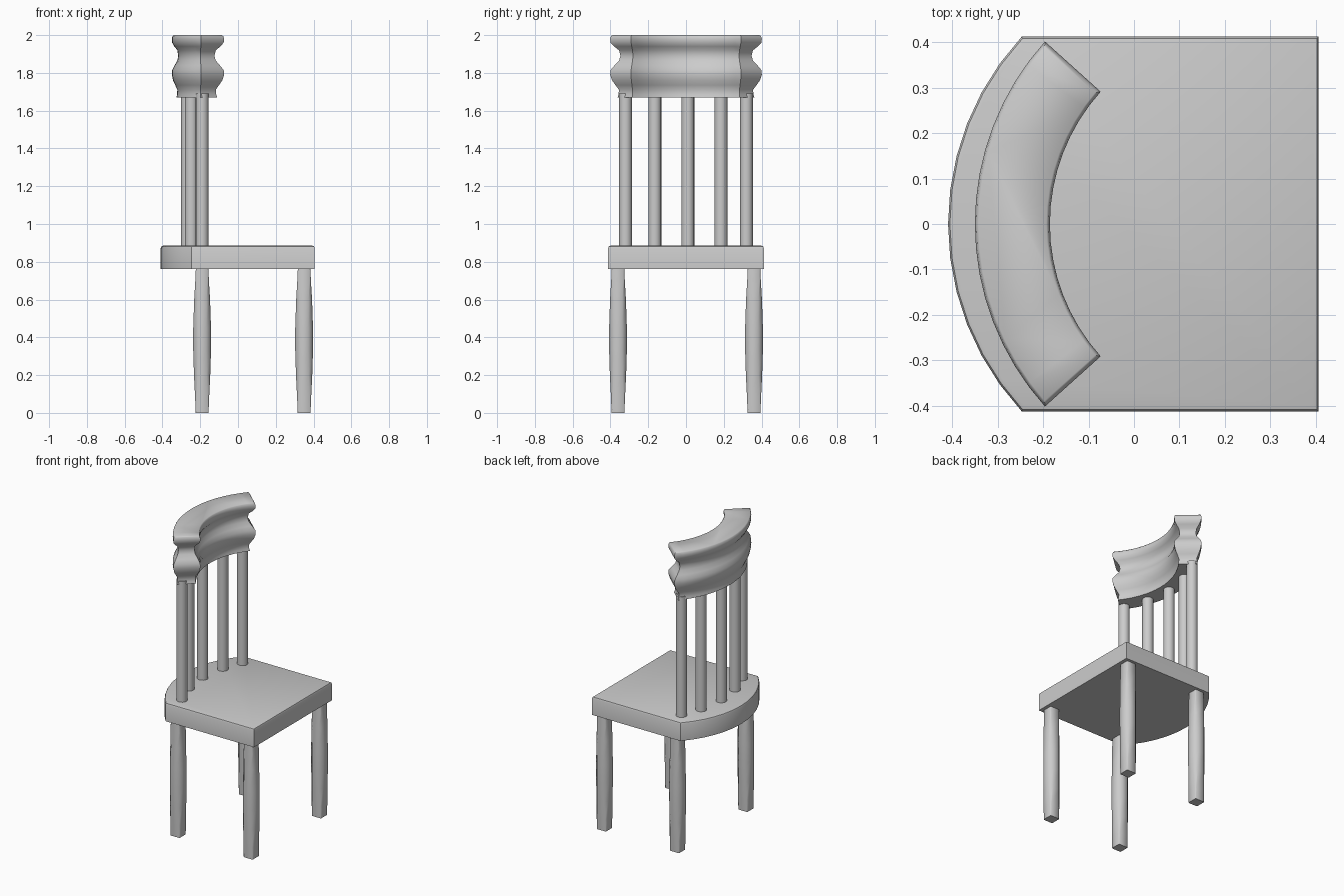
import bpy
import bmesh
from math import sin, cos, asin, radians, pi

cube = bpy.data.objects.get("Cube")
if cube:
    bpy.data.objects.remove(cube)

grey = bpy.data.materials.new("plain grey")
grey.use_nodes = True
grey.diffuse_color = (0.6, 0.6, 0.6, 1)
grey.node_tree.nodes["Principled BSDF"].inputs["Base Color"].default_value = (0.6, 0.6, 0.6, 1)


def loft(name, rings, smooth=30):
    """Skin a stack of equal-length point rings and cap both ends."""
    bm = bmesh.new()
    loops = [[bm.verts.new(p) for p in ring] for ring in rings]
    for low, high in zip(loops, loops[1:]):
        for i in range(len(low)):
            bm.faces.new((low[i - 1], low[i], high[i], high[i - 1]))
    bm.faces.new(loops[0])
    bm.faces.new(loops[-1])
    bmesh.ops.recalc_face_normals(bm, faces=bm.faces)
    mesh = bpy.data.meshes.new(name)
    bm.to_mesh(mesh)
    bm.free()
    mesh.materials.append(grey)
    obj = bpy.data.objects.new(name, mesh)
    bpy.context.collection.objects.link(obj)
    bpy.ops.object.select_all(action='DESELECT')
    obj.select_set(True)
    bpy.context.view_layer.objects.active = obj
    bpy.ops.object.shade_smooth_by_angle(angle=radians(smooth))
    return obj


def arc(cx, radius, half_angle, steps):
    """Points bowing toward -x, running from -y to +y."""
    angles = [half_angle * (2 * i / steps - 1) for i in range(steps + 1)]
    return [(cx - radius * cos(a), radius * sin(a)) for a in angles]


# Seat: square toward +x, bowed edge at the back, softened top rim
def seat_ring(z, inset):
    half = 0.412 - inset
    radius = 0.605 - inset
    outline = arc(0.196, radius, asin(half / radius), 12)
    outline += [(0.406 - inset, half), (0.406 - inset, -half)]
    return [(x, y, z) for x, y in outline]


loft("seat", [seat_ring(0.763, 0), seat_ring(0.873, 0),
              seat_ring(0.882, 0.004), seat_ring(0.885, 0.012)])


# Turned legs: square ends that swell into a rounded middle
def leg_ring(x, y, z, half, chamfer):
    k = half * (1 - chamfer)
    corners = [(half, -k), (half, k), (k, half), (-k, half),
               (-half, k), (-half, -k), (-k, -half), (k, -half)]
    return [(x + a, y + b, z) for a, b in corners]


LEG = [(0, 0.034, 0.1), (0.08, 0.037, 0.2), (0.2, 0.043, 0.45), (0.33, 0.047, 0.55),
       (0.45, 0.047, 0.55), (0.6, 0.042, 0.45), (0.7, 0.036, 0.2), (0.77, 0.033, 0.1)]
for end, x in (("front", 0.35), ("back", -0.19)):
    for side, y in (("left", 0.36), ("right", -0.36)):
        loft(f"{end}_leg_{side}", [leg_ring(x, y, *row) for row in LEG], 50)

# Spindles standing along a shallow curve
for i, y in enumerate((-0.32, -0.165, 0.01, 0.185, 0.32)):
    x = -0.268 + 0.078 * (y / 0.32) ** 2
    circle = [(x + 0.034 * cos(t * pi / 8), y + 0.034 * sin(t * pi / 8)) for t in range(16)]
    loft(f"spindle_{i + 1}", [[(a, b, z) for a, b in circle] for z in (0.87, 1.69)], 40)


# Curved top rail: moulded profile carried round the sides and ends
def rail_ring(z, inset):
    def edge(radius):
        return arc(0.25, radius, radians(42) - inset / radius, 16)
    outline = edge(0.60 - 0.8 * inset) + edge(0.435 + 0.8 * inset)[::-1]
    return [(x, y, z) for x, y in outline]


RAIL = [(1.67, 0.03), (1.685, 0.034), (1.71, 0.036), (1.735, 0.022), (1.76, 0.008),
        (1.79, 0), (1.815, 0.002), (1.84, 0.018), (1.865, 0.036), (1.89, 0.042),
        (1.92, 0.036), (1.94, 0.016), (1.96, 0.002), (1.98, 0), (1.995, 0.004), (2.0, 0.01)]
loft("top_rail", [rail_ring(*row) for row in RAIL], 50)
